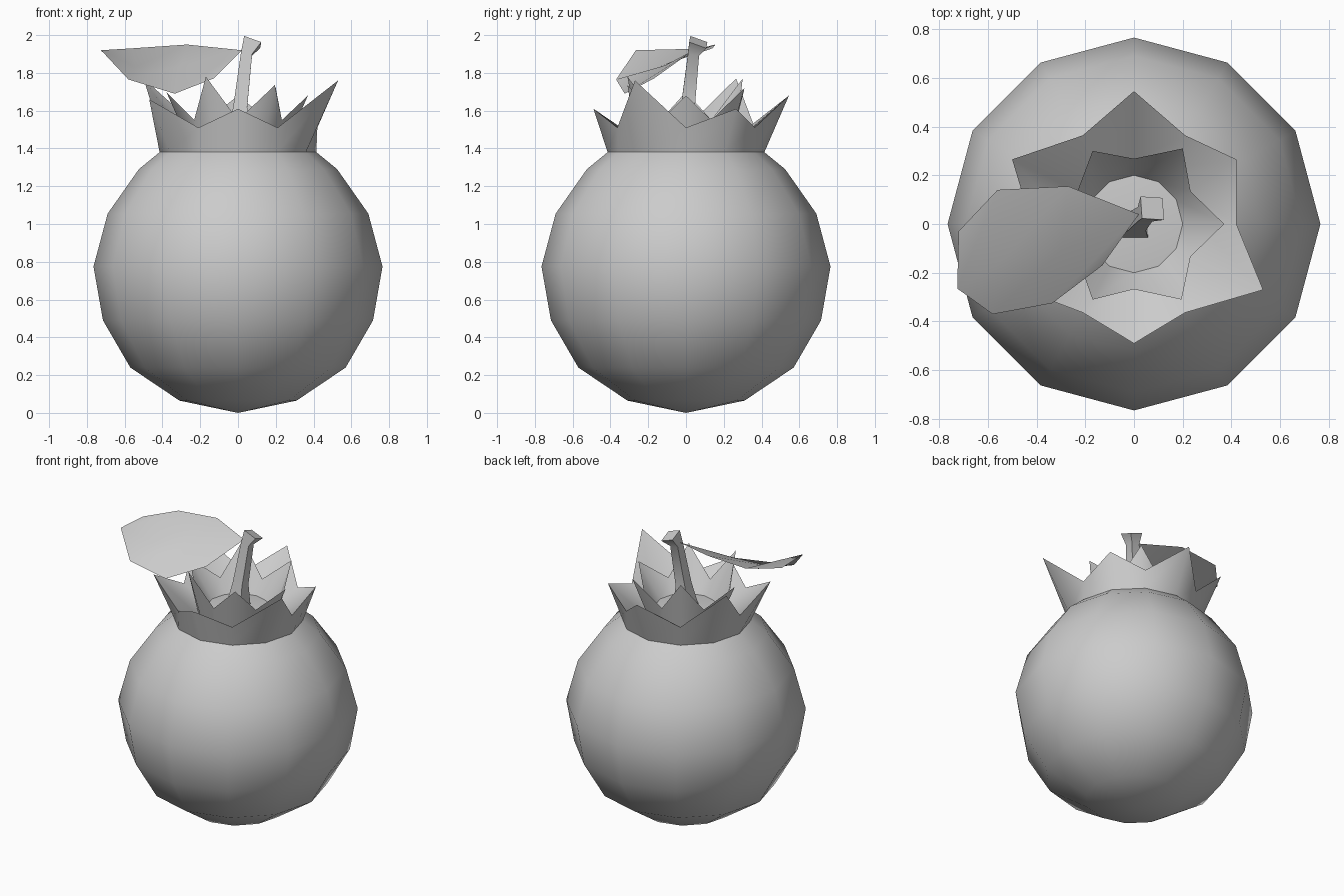
import bpy, math
from mathutils import Vector, Matrix

if "Cube" in bpy.data.objects:
    bpy.data.objects.remove(bpy.data.objects["Cube"])


def build(name, verts, faces, angle=40):
    me = bpy.data.meshes.new(name)
    me.from_pydata([tuple(v) for v in verts], [], faces)
    ob = bpy.data.objects.new(name, me)
    bpy.context.collection.objects.link(ob)
    bpy.ops.object.select_all(action='DESELECT')
    ob.select_set(True)
    bpy.context.view_layer.objects.active = ob
    bpy.ops.object.shade_smooth_by_angle(angle=math.radians(angle))
    return ob


def skin(rings, first=None, last=None):
    """Bridge closed rings, with optional centre points capping either end."""
    n = len(rings[0])
    verts = [v for r in rings for v in r]
    faces = []
    for k in range(len(rings) - 1):
        for i in range(n):
            j = (i + 1) % n
            a, b = k * n, (k + 1) * n
            faces.append((a + i, a + j, b + j, b + i))
    if first:
        verts.append(first)
        faces += [((i + 1) % n, i, len(verts) - 1) for i in range(n)]
    if last:
        verts.append(last)
        o = (len(rings) - 1) * n
        faces += [(o + i, o + (i + 1) % n, len(verts) - 1) for i in range(n)]
    return verts, faces


def ring(r, z, n=12):
    return [(r * math.cos(2 * math.pi * i / n), r * math.sin(2 * math.pi * i / n), z)
            for i in range(n)]


def star(tips, first, r, z):
    """Twelve points: given tips alternate with valleys at radius r."""
    pts = ring(r, z)
    for k, t in enumerate(tips):
        pts[first + 2 * k] = t
    return pts


# Round fruit body
profile = [(0.31, 0.065), (0.57, 0.24), (0.715, 0.49), (0.765, 0.775),
           (0.69, 1.055), (0.525, 1.29), (0.415, 1.38)]
build("fruit_body", *skin([ring(r, z) for r, z in profile], first=(0, 0, 0)), angle=60)

# Crown: outer petals, trough, inner petals set between them, floor
outer = star([(0.42, 0.265, 1.61), (0, 0.545, 1.68), (-0.5, 0.265, 1.77),
              (-0.47, -0.265, 1.66), (0, -0.49, 1.61), (0.53, -0.27, 1.76)],
             1, 0.42, 1.51)
inner = star([(0.37, 0, 1.68), (0.2, 0.31, 1.72), (-0.17, 0.3, 1.77),
              (-0.38, 0, 1.7), (-0.17, -0.31, 1.78), (0.195, -0.31, 1.735)],
             0, 0.268, 1.55)
build("crown", *skin([ring(0.415, 1.38), outer, ring(0.26, 1.43), inner, ring(0.2, 1.46)],
                     last=(0, 0, 1.48)), angle=55)

# Four-sided stem with a flared, tilted cut end
loops = [((0, 0, 1.47), 0.08, 0), ((0.012, 0.01, 1.62), 0.052, 0.1),
         ((0.045, 0.04, 1.9), 0.042, 0.2), ((0.075, 0.065, 1.963), 0.068, 0.5)]
rings = []
for c, r, tilt in loops:
    rot = Matrix.Rotation(tilt, 4, Vector((-1, 1, 0)))
    rings.append([Vector(c) + rot @ Vector((r * math.cos(a), r * math.sin(a), 0))
                  for a in (math.pi / 4 + k * math.pi / 2 for k in range(4))])
verts, faces = skin(rings)
faces.append((12, 13, 14, 15))
build("stem", verts, faces, angle=35)

# Leaf folded along its midrib
leaf = [(0.02, 0.04, 1.92), (-0.27, 0.155, 1.95), (-0.56, 0.14, 1.93), (-0.72, -0.03, 1.91),
        (-0.725, -0.265, 1.92), (-0.58, -0.37, 1.765), (-0.335, -0.325, 1.69),
        (-0.13, -0.17, 1.77), (-0.3, -0.11, 1.84), (-0.54, -0.15, 1.83)]
build("leaf", leaf, [(0, 1, 8), (1, 2, 9, 8), (2, 3, 4, 9), (9, 4, 5),
                     (8, 9, 5, 6), (0, 8, 6, 7)], angle=50)
